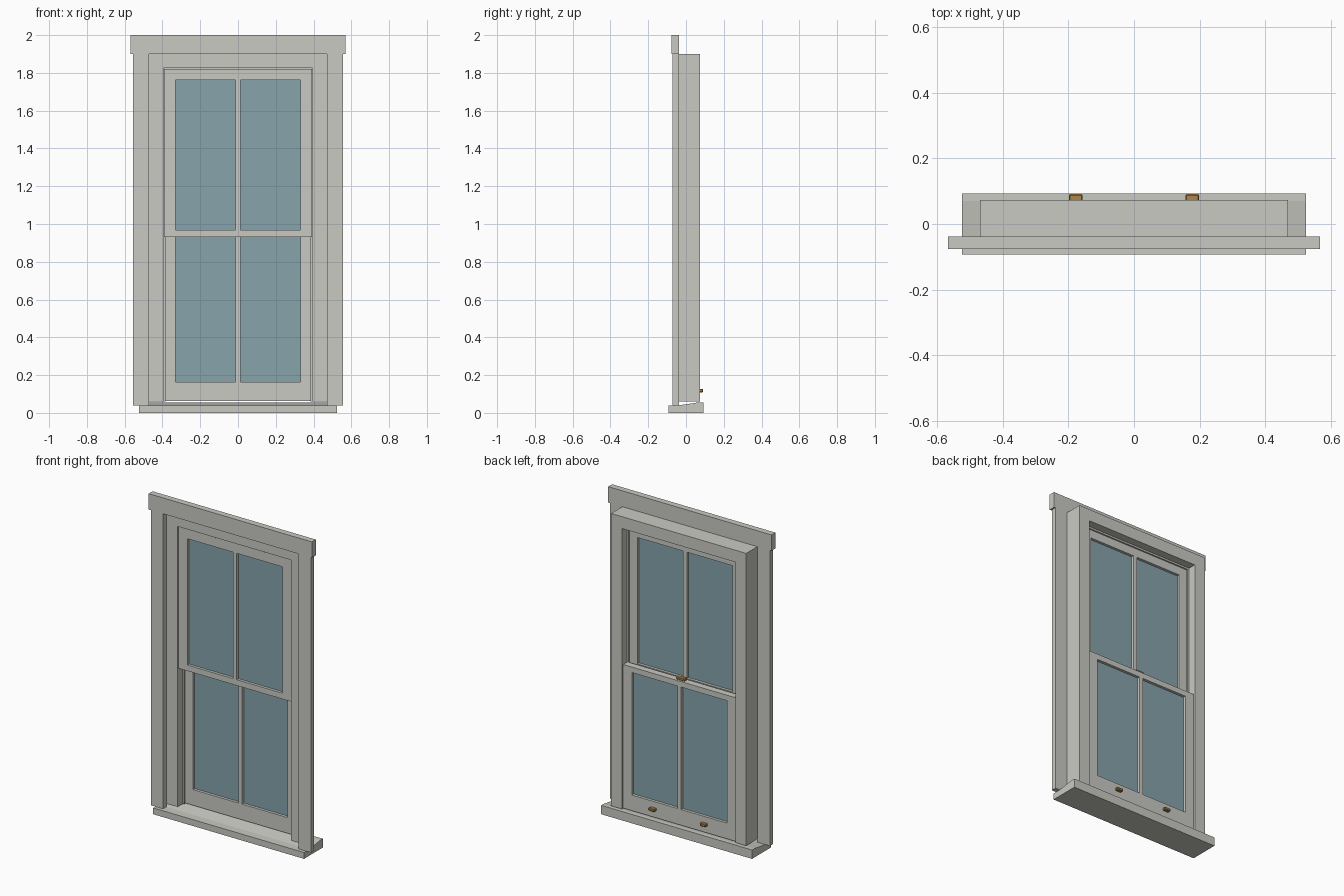
import bpy, bmesh, math

if "Cube" in bpy.data.objects:
    bpy.data.objects.remove(bpy.data.objects["Cube"])


def material(name, rgb):
    m = bpy.data.materials.new(name)
    m.diffuse_color = (*rgb, 1)
    m.use_nodes = True
    m.node_tree.nodes["Principled BSDF"].inputs["Base Color"].default_value = m.diffuse_color
    return m


PAINT = material("grey_paint", (0.59, 0.59, 0.55))
GLASS = material("blue_glass", (0.24, 0.37, 0.41))
BRASS = material("brass", (0.43, 0.24, 0.07))


def finish(name, bm, mat):
    bmesh.ops.remove_doubles(bm, verts=bm.verts, dist=1e-5)
    bmesh.ops.recalc_face_normals(bm, faces=bm.faces)
    for f in bm.faces:
        f.smooth = False
    me = bpy.data.meshes.new(name)
    bm.to_mesh(me)
    bm.free()
    me.materials.clear()
    me.materials.append(mat)
    ob = bpy.data.objects.new(name, me)
    bpy.context.collection.objects.link(ob)
    return ob


def box(name, x0, x1, y0, y1, z0, z1, mat=PAINT, bevel=0):
    bm = bmesh.new()
    bmesh.ops.create_cube(bm, size=1)
    for v in bm.verts:
        v.co = ((x0 + x1) / 2 + v.co.x * (x1 - x0),
                (y0 + y1) / 2 + v.co.y * (y1 - y0),
                (z0 + z1) / 2 + v.co.z * (z1 - z0))
    if bevel:
        bmesh.ops.bevel(bm, geom=bm.edges[:], offset=bevel, segments=1, affect='EDGES')
    return finish(name, bm, mat)


def rect(x0, x1, z0, z1):
    return [(x0, z0), (x1, z0), (x1, z1), (x0, z1)]


def panel(name, loops, y0, y1, mat=PAINT):
    """Flat outline with holes in the xz plane, extruded from y0 to y1."""
    cu = bpy.data.curves.new(name + "_outline", 'CURVE')
    cu.dimensions = '2D'
    cu.fill_mode = 'BOTH'
    cu.extrude = (y1 - y0) / 2
    for pts in loops:
        sp = cu.splines.new('POLY')
        sp.points.add(len(pts) - 1)
        for p, (x, z) in zip(sp.points, pts):
            p.co = (x, z, 0, 1)
        sp.use_cyclic_u = True
    tmp = bpy.data.objects.new(name + "_tmp", cu)
    bpy.context.collection.objects.link(tmp)
    bpy.context.view_layer.update()
    me = bpy.data.meshes.new_from_object(tmp.evaluated_get(bpy.context.evaluated_depsgraph_get()))
    bpy.data.objects.remove(tmp)
    bm = bmesh.new()
    bm.from_mesh(me)
    bpy.data.meshes.remove(me)
    for v in bm.verts:
        v.co = (v.co.x, (y0 + y1) / 2 - v.co.z, v.co.y)
    return finish(name, bm, mat)


def arch(w_out, w_in, z0, z_in, z_out):
    """Upside-down U outline."""
    return [(-w_out, z0), (-w_in, z0), (-w_in, z_in), (w_in, z_in),
            (w_in, z0), (w_out, z0), (w_out, z_out), (-w_out, z_out)]


# Sill with a sloping top
bm = bmesh.new()
prof = [(-0.093, 0), (0.093, 0), (0.093, 0.056), (0.07, 0.056), (-0.04, 0.04), (-0.093, 0.04)]
face = bm.faces.new([bm.verts.new((-0.525, y, z)) for y, z in prof])
ext = bmesh.ops.extrude_face_region(bm, geom=[face])
bmesh.ops.translate(bm, vec=(1.05, 0, 0),
                    verts=[g for g in ext['geom'] if isinstance(g, bmesh.types.BMVert)])
finish("sill", bm, PAINT)

# Outer trim
box("head_casing", -0.568, 0.568, -0.077, -0.038, 1.9, 2.0)
for side, s in (("left", -1), ("right", 1)):
    a, b = sorted((s * 0.472, s * 0.557))
    box(side + "_casing", a, b, -0.071, -0.038, 0.04, 1.9)

# Frame and the parting strip between the sashes
panel("frame", [arch(0.47, 0.395, 0.06, 1.825, 1.9)], -0.038, 0.073)
panel("parting_strip", [arch(0.395, 0.384, 0.06, 1.814, 1.825)], 0.012, 0.022)


def sash(name, z0, z1, g0, g1, y0, y1):
    holes = [rect(-0.33, -0.013, g0, g1), rect(0.013, 0.33, g0, g1)]
    panel(name, [rect(-0.391, 0.391, z0, z1)] + holes, y0, y1)
    ym = (y0 + y1) / 2
    for side, s in (("left", -1), ("right", 1)):
        a, b = sorted((s * 0.013, s * 0.33))
        box(f"{name}_{side}_glass", a, b, ym - 0.004, ym + 0.004, g0, g1, GLASS)


# Sliding sashes: upper in front, lower behind
sash("upper_sash", 0.93, 1.821, 0.967, 1.762, -0.031, 0.011)
sash("lower_sash", 0.064, 0.968, 0.163, 0.933, 0.023, 0.066)

# Brass fittings
box("sash_lock", -0.03, 0.03, 0.031, 0.056, 0.968, 0.984, BRASS, 0.003)
for side, s in (("left", -1), ("right", 1)):
    box(side + "_sash_lift", s * 0.178 - 0.021, s * 0.178 + 0.021, 0.066, 0.091,
        0.109, 0.127, BRASS, 0.004)
